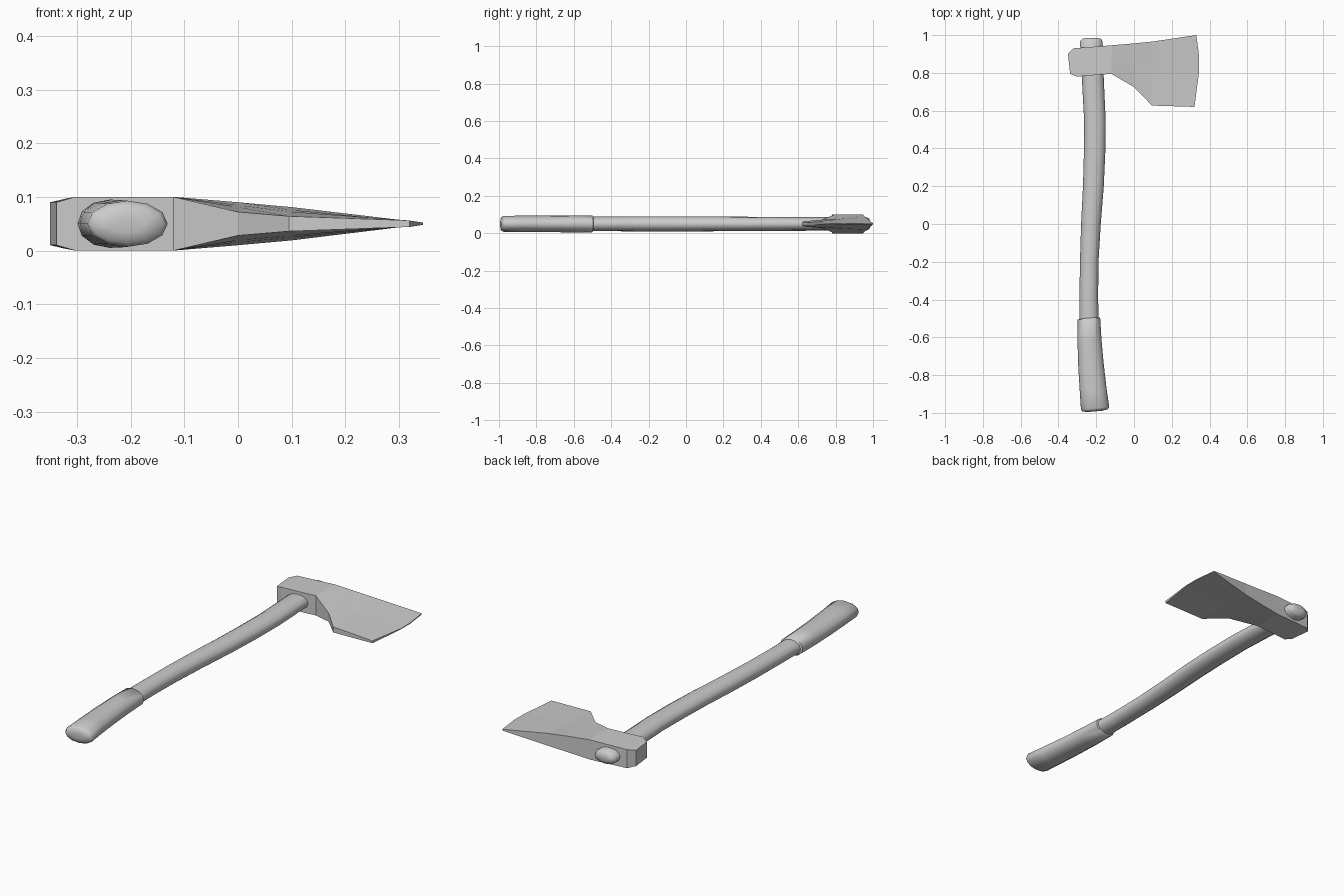
import bpy, bmesh, math

if "Cube" in bpy.data.objects:
    bpy.data.objects.remove(bpy.data.objects["Cube"])

ZC = 0.05  # mid-plane of the axe lying flat


def make_object(name, rings, smooth):
    """Bridge closed rings of points and cap both ends."""
    bm = bmesh.new()
    loops = [[bm.verts.new(p) for p in ring] for ring in rings]
    n = len(loops[0])
    for a, b in zip(loops, loops[1:]):
        for i in range(n):
            j = (i + 1) % n
            bm.faces.new((a[i], a[j], b[j], b[i]))
    bm.faces.new(loops[0])
    bm.faces.new(loops[-1])
    bmesh.ops.recalc_face_normals(bm, faces=bm.faces)
    mesh = bpy.data.meshes.new(name)
    bm.to_mesh(mesh)
    bm.free()
    obj = bpy.data.objects.new(name, mesh)
    bpy.context.collection.objects.link(obj)
    if smooth:
        bpy.ops.object.select_all(action='DESELECT')
        bpy.context.view_layer.objects.active = obj
        obj.select_set(True)
        bpy.ops.object.shade_smooth_by_angle(angle=math.radians(60))
    return obj


def ovals(sections, tilt=0.0, sides=12):
    """Oval rings from (y, left x, right x, half height)."""
    rings = []
    for y, left, right, h in sections:
        cx, rx = (left + right) / 2, (right - left) / 2
        rings.append([(cx + rx * math.cos(2 * math.pi * i / sides),
                       y + tilt * rx * math.cos(2 * math.pi * i / sides),
                       ZC + h * math.sin(2 * math.pi * i / sides)) for i in range(sides)])
    return rings


# Curved shaft with a rounded top poking through the head
make_object("shaft", ovals([
    (-0.55, -0.29, -0.185, 0.038), (-0.40, -0.289, -0.19, 0.039),
    (-0.20, -0.286, -0.188, 0.040), (0.0, -0.28, -0.176, 0.040),
    (0.20, -0.27, -0.16, 0.039), (0.38, -0.265, -0.152, 0.038),
    (0.55, -0.264, -0.15, 0.037), (0.77, -0.276, -0.16, 0.036),
    (0.965, -0.286, -0.166, 0.036), (0.98, -0.275, -0.174, 0.028),
    (0.986, -0.25, -0.20, 0.012)]), True)

# Flared grip sleeve
make_object("grip", ovals([
    (-0.497, -0.285, -0.192, 0.038), (-0.502, -0.299, -0.179, 0.045),
    (-0.62, -0.299, -0.172, 0.045), (-0.75, -0.295, -0.16, 0.044),
    (-0.88, -0.287, -0.145, 0.044), (-0.975, -0.281, -0.131, 0.043),
    (-0.987, -0.273, -0.138, 0.036), (-0.992, -0.24, -0.17, 0.016)], 0.09), True)

# Axe head: cross-sections from poll to blade as (top edge, bottom edge), each (x, y, half thickness)
head = [
    ((-0.35, 0.90, 0.040), (-0.338, 0.795, 0.040)),
    ((-0.32, 0.93, 0.047), (-0.303, 0.78, 0.050)),
    ((-0.12, 0.946, 0.050), (-0.12, 0.795, 0.050)),
    ((0.0, 0.956, 0.040), (0.0, 0.725, 0.022)),
    ((0.10, 0.966, 0.031), (0.095, 0.627, 0.014)),
    ((0.33, 1.0, 0.003), (0.32, 0.62, 0.006)),
]
rings = []
for k, (t, b) in enumerate(head):
    line = []
    for f in (0, 0.3, 0.5, 1):
        x, y, h = (t[i] + (b[i] - t[i]) * f for i in range(3))
        if k == len(head) - 1 and 0 < f < 1:
            x, h = 0.345, 0.002  # bowed cutting edge
        line.append((x, y, h))
    rings.append([(x, y, ZC + h) for x, y, h in line]
                 + [(x, y, ZC - h) for x, y, h in reversed(line)])
make_object("axe_head", rings, False)
